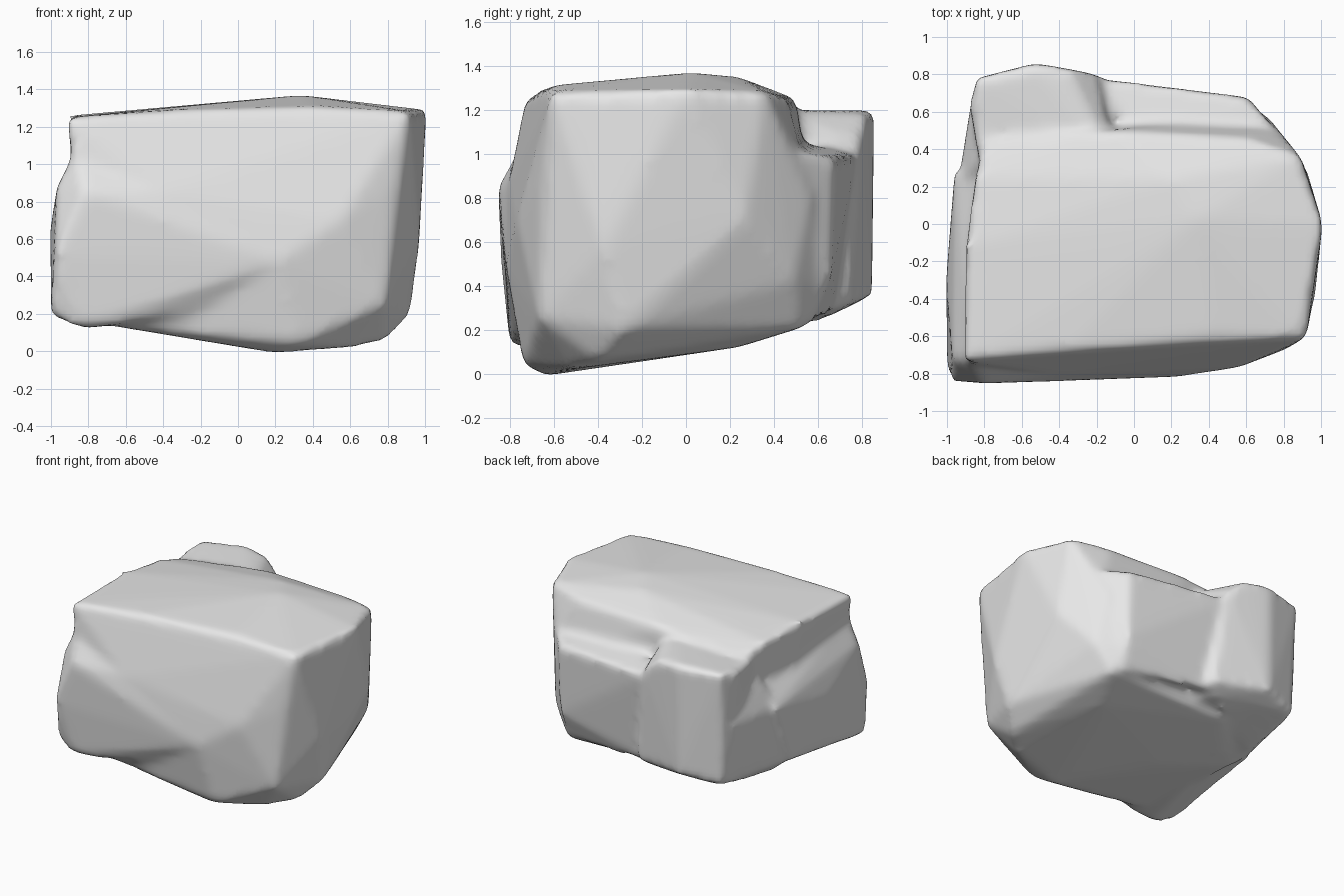
import bpy
import bmesh

cube = bpy.data.objects.get("Cube")
if cube:
    bpy.data.objects.remove(cube, do_unlink=True)

# Main block: sloping top, full right side, keel under the front
MAIN_TOP = [(-.91, -.73, 1.25), (-.35, -.66, 1.29), (.41, -.62, 1.31), (.34, .03, 1.37),
            (.92, -.61, 1.28), (1.01, 0, 1.29), (.89, .36, 1.28), (.6, .46, 1.25),
            (.2, .24, 1.35), (-.1, .5, 1.25), (-.9, -.12, 1.26), (-.85, .25, 1.23),
            (-.81, .43, 1.18)]
MAIN_MIDDLE = [(.95, -.25, .95), (.97, -.37, .57), (.93, .27, .7), (.81, -.67, .85),
               (.55, -.77, .7), (.22, -.82, .48), (-.4, -.81, .85), (-.89, -.76, 1),
               (.7, .52, 1), (.6, .62, .4), (.72, .57, .8), (.79, -.67, .25),
               (.77, .49, .42)]
MAIN_BASE = [(.2, -.64, -.01), (.62, -.53, .02), (.79, -.4, .06), (.92, -.28, .2),
             (.32, -.74, .04), (-.7, -.7, .14), (-.3, -.1, .09), (.5, .24, .12),
             (.64, .53, .21), (-.4, .5, .21), (-.8, .1, .17)]

# Swollen left flank, running out into the middle of the front
LEFT_FLANK = [(-.82, -.855, .85), (-.98, -.84, .5), (-1.005, -.3, .65), (-.96, .27, .75),
              (-.97, -.73, .88), (-1, -.76, .19), (-.83, -.8, .12), (-.97, .1, .3),
              (-.8, .25, .97), (-.87, -.73, 1.08), (-.2, -.74, .2), (.22, -.82, .48),
              (-.4, -.81, .85), (0, 0, .6), (-.6, .2, .16)]

# Buttress standing out from the back left corner
BACK_BUTTRESS = [(-.84, .78, 1.18), (-.53, .86, 1.2), (-.35, .83, 1.18), (-.2, .8, 1.06),
                 (-.88, .63, 1.15), (-.53, .85, .36), (-.83, .75, .31), (-.1, .74, .32),
                 (-.2, .65, .26), (-.8, .3, .2), (-.83, .35, 1.15), (-.1, .3, 1.2),
                 (.1, .3, .3)]

# Ledge along the back, ending at the right shoulder
BACK_LEDGE = [(-.2, .78, 1), (.2, .71, .98), (.61, .68, .98), (.76, .5, 1), (.61, .66, .45),
              (.2, .65, .35), (-.2, .68, .28), (.58, .57, .23), (0, 0, .6), (.1, .3, 1.1)]

# Hollow between the flank and the buttress
LEFT_HOLLOW = [(-.8, .1, .17), (-.95, .1, .3), (-.83, .73, .32), (-.3, .6, .24),
               (-.94, .22, .75), (-.87, .66, .75), (-.84, .32, 1), (0, .2, .6)]


def add_hull(bm, points):
    """Wrap one closed convex lump round a handful of points."""
    verts = [bm.verts.new(p) for p in points]
    hull = bmesh.ops.convex_hull(bm, input=verts, use_existing_faces=False)
    spare = {g for g in hull["geom_interior"] + hull["geom_unused"]
             if isinstance(g, bmesh.types.BMVert)}
    if spare:
        bmesh.ops.delete(bm, geom=list(spare), context='VERTS')


# Stone colour
stone = bpy.data.materials.new("grey_stone")
stone.use_nodes = True
grey = (.8, .8, .8, 1)
stone.diffuse_color = grey
for node in stone.node_tree.nodes:
    if node.type == 'BSDF_PRINCIPLED':
        node.inputs["Base Color"].default_value = grey
        node.inputs["Roughness"].default_value = .9

# Overlapping lumps in one mesh
bm = bmesh.new()
for lump in (MAIN_TOP + MAIN_MIDDLE + MAIN_BASE, LEFT_FLANK, BACK_BUTTRESS,
             BACK_LEDGE, LEFT_HOLLOW):
    add_hull(bm, lump)
bmesh.ops.recalc_face_normals(bm, faces=bm.faces[:])
mesh = bpy.data.meshes.new("boulder")
bm.to_mesh(mesh)
bm.free()
boulder = bpy.data.objects.new("boulder", mesh)
bpy.context.scene.collection.objects.link(boulder)

# Fuse the lumps into one skin and wear the edges down
remesh = boulder.modifiers.new("fuse", 'REMESH')
remesh.mode = 'VOXEL'
remesh.voxel_size = .03
wear = boulder.modifiers.new("wear", 'SMOOTH')
wear.factor = .5
wear.iterations = 6

# Keep the worn shape as the final mesh
bpy.context.view_layer.update()
graph = bpy.context.evaluated_depsgraph_get()
worn = bpy.data.meshes.new_from_object(boulder.evaluated_get(graph))
boulder.modifiers.clear()
boulder.data = worn
bpy.data.meshes.remove(mesh)
worn.name = "boulder"
worn.materials.clear()
worn.materials.append(stone)
worn.shade_smooth()
